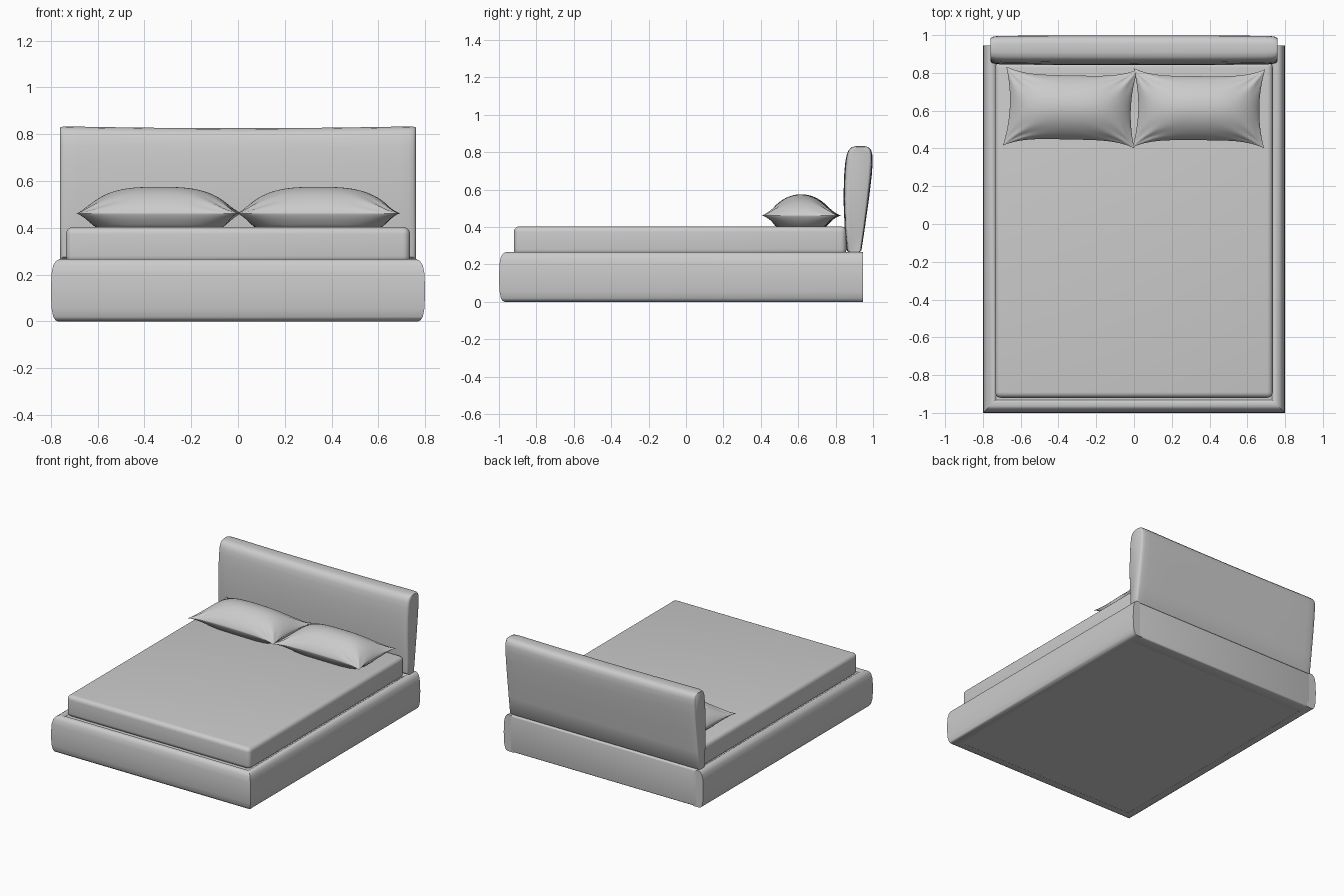
import bpy, bmesh, math
from mathutils import Vector

if "Cube" in bpy.data.objects:
    bpy.data.objects.remove(bpy.data.objects["Cube"])


def finish(name, bm, angle=40):
    bmesh.ops.recalc_face_normals(bm, faces=bm.faces)
    me = bpy.data.meshes.new(name)
    bm.to_mesh(me)
    bm.free()
    ob = bpy.data.objects.new(name, me)
    bpy.context.collection.objects.link(ob)
    bpy.ops.object.select_all(action='DESELECT')
    ob.select_set(True)
    bpy.context.view_layer.objects.active = ob
    bpy.ops.object.shade_smooth_by_angle(angle=math.radians(angle))
    return ob


def loft(name, rings, angle=40):
    """Bridge equal-length closed rings and cap both ends."""
    bm = bmesh.new()
    vs = [[bm.verts.new(p) for p in r] for r in rings]
    n = len(rings[0])
    for a, b in zip(vs, vs[1:]):
        for i in range(n):
            j = (i + 1) % n
            bm.faces.new((a[i], a[j], b[j], b[i]))
    bm.faces.new(vs[0])
    bm.faces.new(vs[-1])
    return finish(name, bm, angle)


def box(name, lo, hi, radius, segments=4):
    bm = bmesh.new()
    bmesh.ops.create_cube(bm, size=1)
    lo, hi = Vector(lo), Vector(hi)
    for v in bm.verts:
        v.co = (lo + hi) / 2 + v.co * (hi - lo)
    bmesh.ops.bevel(bm, geom=bm.edges[:], offset=radius, segments=segments,
                    profile=0.5, affect='EDGES')
    return finish(name, bm)


# Padded side and foot rails: one profile (inset, height) mitred round three sides
rail = [(0.03, 0), (0.019, 0.006), (0.01, 0.02), (0.003, 0.055), (0, 0.13),
        (0.003, 0.205), (0.01, 0.24), (0.021, 0.257), (0.036, 0.266),
        (0.055, 0.264), (0.068, 0.256), (0.076, 0.24), (0.078, 0.2), (0.078, 0)]
X, FRONT, BACK = 0.8, -1.0, 0.945
loft("rails", [[(-X + d, BACK, z) for d, z in rail],
               [(-X + d, FRONT + d, z) for d, z in rail],
               [(X - d, FRONT + d, z) for d, z in rail],
               [(X - d, BACK, z) for d, z in rail]])

# Back rail and platform under the mattress
box("back_rail", (-0.75, 0.85, 0.0), (0.75, BACK, 0.264), 0.01, 3)
box("platform", (-0.74, -0.94, 0.001), (0.74, 0.9, 0.255), 0.002, 1)

# Mattress
box("mattress", (-0.735, -0.92, 0.25), (0.735, 0.857, 0.404), 0.03, 5)

# Headboard: rows of (height, front y, back y), lofted across the width
rows = [(0.265, 0.872, 0.928), (0.275, 0.859, 0.938), (0.4, 0.848, 0.957),
        (0.55, 0.842, 0.978), (0.68, 0.845, 0.993), (0.75, 0.851, 0.998),
        (0.79, 0.858, 0.997), (0.815, 0.868, 0.991), (0.83, 0.885, 0.977),
        (0.835, 0.91, 0.953)]
half = [(0.76, 0.72), (0.757, 0.82), (0.748, 0.89), (0.73, 0.94),
        (0.69, 0.97), (0.55, 0.985), (0.35, 0.995)]
stations = [(-x, k) for x, k in half] + [(0, 1)] + [(x, k) for x, k in reversed(half)]
rings = []
for x, k in stations:
    def point(z, y, mid):
        dip = 0.009 * (1 - (x / 0.76) ** 2) * max(0, (z - 0.5) / 0.335)
        corner = 0.02 * (1 - k) * (z > 0.8)
        return (x, mid + (y - mid) * k, z - dip - corner)
    front = [point(z, f, (f + b) / 2 + 0.01) for z, f, b in rows]
    back = [point(z, b, (f + b) / 2 + 0.01) for z, f, b in rows]
    rings.append(front + back[::-1])
loft("headboard", rings)


# Pillows: pinched corners, domed top, underside flattened on the mattress
def pillow(name, cx, cy, lean, nu=56, nv=40):
    bm = bmesh.new()

    def place(i, j, side):
        u, v = math.sin(math.pi * (i / nu - 0.5)), math.sin(math.pi * (j / nv - 0.5))
        x = cx + 0.348 * u * (1 - 0.08 * (1 - v * v)) + lean * v
        y = cy + 0.209 * v * (1 - 0.19 * (1 - u ** 4)) - 0.008 * u * lean / 0.01
        t = ((1 - abs(u) ** 3) * (1 - v * v)) ** 0.75
        # Creases fanning out of the corners
        a = math.atan2(1.02 - abs(v), 1.02 - abs(u))
        r = math.hypot(1 - abs(u), 1 - abs(v))
        crease = 0.007 * math.sin(a * 11 + u * 2) * math.exp(-(r / 0.45) ** 2) * min(1, t * 4)
        z = 0.462 + (0.113 * t + crease if side > 0 else -0.12 * t)
        return (x, y, max(z, 0.402))

    top, low = {}, {}
    for i in range(nu + 1):
        for j in range(nv + 1):
            top[i, j] = bm.verts.new(place(i, j, 1))
            seam = i in (0, nu) or j in (0, nv)
            low[i, j] = top[i, j] if seam else bm.verts.new(place(i, j, -1))
    for i in range(nu):
        for j in range(nv):
            for g in (top, low):
                q = [g[i, j], g[i + 1, j], g[i + 1, j + 1], g[i, j + 1]]
                if not bm.faces.get(q):
                    bm.faces.new(q)
    return finish(name, bm, 60)


pillow("pillow_left", -0.337, 0.617, 0.009)
pillow("pillow_right", 0.343, 0.613, 0.003)
